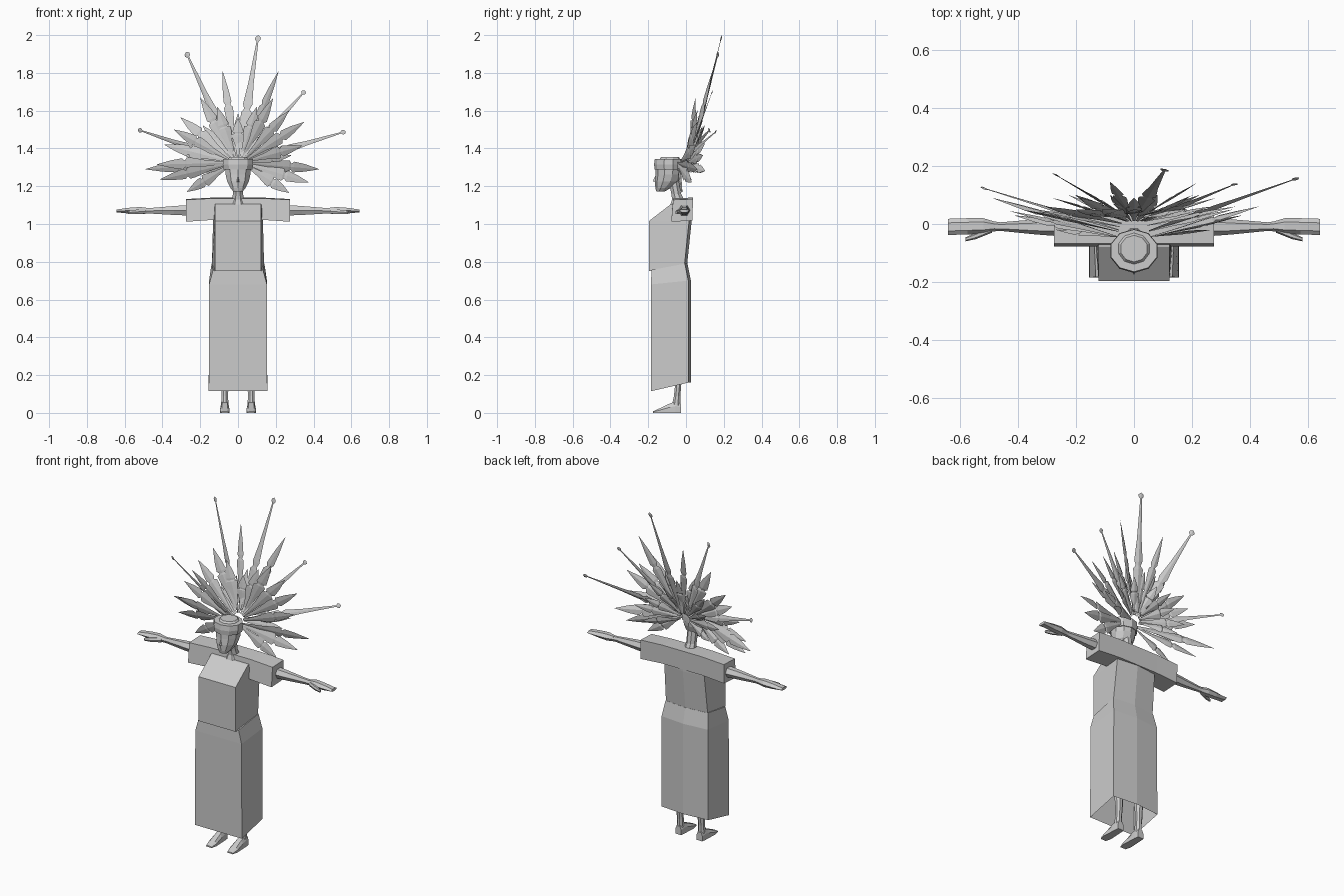
import bpy, bmesh, math, random
from mathutils import Vector

if "Cube" in bpy.data.objects:
    bpy.data.objects.remove(bpy.data.objects["Cube"])

random.seed(4)
grey = bpy.data.materials.new("plain_grey")
grey.diffuse_color = (0.6, 0.6, 0.6, 1)
grey.use_nodes = True
grey.node_tree.nodes["Principled BSDF"].inputs["Base Color"].default_value = grey.diffuse_color


def make(name, verts, faces):
    me = bpy.data.meshes.new(name)
    me.from_pydata([tuple(v) for v in verts], [], faces)
    bm = bmesh.new()
    bm.from_mesh(me)
    bmesh.ops.recalc_face_normals(bm, faces=bm.faces)
    bm.to_mesh(me)
    bm.free()
    me.materials.append(grey)
    ob = bpy.data.objects.new(name, me)
    bpy.context.collection.objects.link(ob)
    return ob


def loft(name, rings, start=True, end=True):
    """Skin a list of rings that have equal point counts."""
    n = len(rings[0])
    verts = [p for r in rings for p in r]
    faces = [(k * n + i, k * n + (i + 1) % n, (k + 1) * n + (i + 1) % n, (k + 1) * n + i)
             for k in range(len(rings) - 1) for i in range(n)]
    if start:
        faces.append(tuple(range(n)))
    if end:
        faces.append(tuple(range((len(rings) - 1) * n, len(rings) * n)))
    return make(name, verts, faces)


def oval(z, cy, rx, ry, n=10, cx=0, tilt=0):
    pts = []
    for i in range(n):
        a = 2 * math.pi * (i + 0.5) / n
        pts.append((cx + rx * math.cos(a), cy + ry * math.sin(a), z + tilt * math.sin(a)))
    return pts


def dress_ring(wf, wb, yf, yb, zf, zb):
    # two front corners, two back corners and a centre back crease
    return [(-wf, yf, zf), (wf, yf, zf), (wb, yb - 0.014, zb), (0, yb, zb), (-wb, yb - 0.014, zb)]


# Dress
loft("skirt", [dress_ring(.155, .155, -.185, .026, .115, .16),
               dress_ring(.153, .153, -.185, .026, .68, .70),
               dress_ring(.132, .140, -.183, .008, .757, .79)], start=False)
loft("bodice", [dress_ring(.122, .138, -.197, .006, .75, .785),
                dress_ring(.122, .132, -.197, .030, 1.015, 1.015),
                dress_ring(.122, .130, -.080, .036, 1.105, 1.125)])
loft("sleeve_yoke", [[(x, -.078, zb), (x, .034, zb + .006), (x, .037, zt), (x, -.068, zt - .004)]
                     for x, zb, zt in ((-.276, 1.012, 1.132), (-.13, 1.022, 1.14),
                                       (.13, 1.022, 1.14), (.276, 1.012, 1.132))])


def limb_ring(x, y0, y1, z0, z1):
    ym, zm = (y0 + y1) / 2, (z0 + z1) / 2
    q, r = (y1 - y0) / 4, (z1 - z0) / 2
    return [(x, y0, zm), (x, ym - q, zm - r), (x, ym + q, zm - r),
            (x, y1, zm), (x, ym + q, zm + r), (x, ym - q, zm + r)]


# Arms, hands, legs and feet on both sides
for s, side in ((-1, "left"), (1, "right")):
    loft(side + "_arm", [limb_ring(s * x, *d) for x, *d in (
        (.26, -.042, .024, 1.045, 1.10), (.34, -.036, .016, 1.048, 1.095),
        (.46, -.024, .006, 1.055, 1.085), (.495, -.026, .010, 1.056, 1.084))])
    loft(side + "_hand", [limb_ring(s * x, *d) for x, *d in (
        (.48, -.024, .008, 1.055, 1.085), (.52, -.034, .020, 1.052, 1.09),
        (.575, -.036, .020, 1.055, 1.086), (.642, -.038, .018, 1.062, 1.077))])
    loft(side + "_thumb", [limb_ring(s * x, *d) for x, *d in (
        (.49, -.030, -.005, 1.055, 1.08), (.545, -.052, -.030, 1.052, 1.075),
        (.582, -.060, -.046, 1.054, 1.068))])
    cx = s * .07
    loft(side + "_leg", [oval(z, y, rx, ry, 8, cx) for z, y, rx, ry in (
        (.04, -.052, .021, .025), (.09, -.047, .019, .018), (.14, -.042, .021, .018),
        (.25, -.048, .028, .028), (.40, -.06, .034, .034))])
    loft(side + "_foot", [[(cx - w, y, 0), (cx + w, y, 0), (cx + w, y, h * .6),
                           (cx + w * .6, y, h), (cx - w * .6, y, h), (cx - w, y, h * .6)]
                          for y, w, h in ((-.027, .019, .05), (-.055, .022, .06),
                                          (-.085, .023, .05), (-.14, .026, .024),
                                          (-.175, .018, .008))])

# Neck, head and headband
loft("neck", [oval(1.09, -.045, .05, .045, 8), oval(1.13, -.042, .034, .034, 8),
              oval(1.16, -.052, .029, .028, 8), oval(1.23, -.065, .03, .03, 8)])
loft("head", [oval(1.172, -.135, .026, .022), oval(1.19, -.122, .042, .04),
              oval(1.225, -.102, .06, .063), oval(1.262, -.093, .069, .068),
              oval(1.30, -.09, .072, .070)])
make("nose", [(0, -.155, 1.27), (-.013, -.152, 1.22), (.013, -.152, 1.22), (0, -.176, 1.226)],
     [(0, 1, 3), (0, 3, 2), (1, 2, 3), (0, 2, 1)])
loft("headband", [oval(1.288, -.092, .080, .074), oval(1.315, -.093, .085, .076),
                  oval(1.345, -.092, .083, .073), oval(1.345, -.085, .056, .054),
                  oval(1.355, -.085, .048, .046)])

# Feather outline: distance along the spine, half width; barbs are notched
BROAD = ((0, .15), (.3, .5), (.5, .95), (.57, 1), (.60, .5), (.64, .88), (.8, .6), (1, .02))
LONG = ((0, .2), (.2, .6), (.36, 1), (.39, .5), (.43, .85), (.6, .5), (.95, .16),
        (.965, .5), (.985, .5), (1, .05))


def feather(name, tip, width, outline, start=None):
    tip = Vector(tip)
    a = math.atan2(tip.z - 1.32, tip.x)
    base = start or Vector((.055 * math.cos(a), -.045 + .075 * max(0, math.sin(a)),
                            1.325 + .035 * math.sin(a)))
    axis = tip - base
    d = axis.normalized()
    side = d.cross(Vector((0, 1, 0))).normalized()
    out = d.cross(side)
    twist = random.uniform(-.45, .45)
    side, out = (side * math.cos(twist) + out * math.sin(twist),
                 out * math.cos(twist) - side * math.sin(twist))
    rings = []
    for t, w in outline:
        c = base + axis * t
        rings.append([c - side * w * width, c - out * w * width * .22,
                      c + side * w * width, c + out * w * width * .12])
    loft(name, rings)


# Long quills with small diamond tips
for i, tip in enumerate(((.108, .19, 1.998), (-.275, .172, 1.91), (.355, .14, 1.705),
                         (.57, .16, 1.49), (-.53, .127, 1.50))):
    feather("long_quill_%d" % i, tip, .030 if i < 2 else .025, LONG)

# Narrow spikes
for i, tip in enumerate(((-.082, .145, 1.81), (.215, .14, 1.81))):
    feather("spike_feather_%d" % i, tip, .024, BROAD)

# Broad feathers of the main fan
FAN = ((-.20, .05, 1.67), (-.305, .06, 1.565), (-.34, .05, 1.50), (-.39, .05, 1.42),
       (-.43, .045, 1.315), (-.49, .09, 1.29), (-.415, .03, 1.235), (-.27, -.02, 1.17),
       (.185, .05, 1.665), (.35, .06, 1.54), (.34, .05, 1.415), (.43, .06, 1.29),
       (.375, .03, 1.22), (.27, -.02, 1.165), (0, .05, 1.56), (.10, .05, 1.62),
       (-.11, .05, 1.62), (.27, .06, 1.60))
for i, tip in enumerate(FAN):
    feather("fan_feather_%d" % i, tip, .034, BROAD)

# Short feathers filling the back of the fan
for i in range(11):
    a = math.radians(-12 + 204 * i / 10)
    r = .21 + .05 * (i % 2)
    feather("short_feather_%d" % i,
            (r * 1.1 * math.cos(a), .10 - .01 * (i % 2), 1.325 + r * math.sin(a)), .027, BROAD,
            Vector((.03 * math.cos(a), .01, 1.32 + .03 * math.sin(a))))
